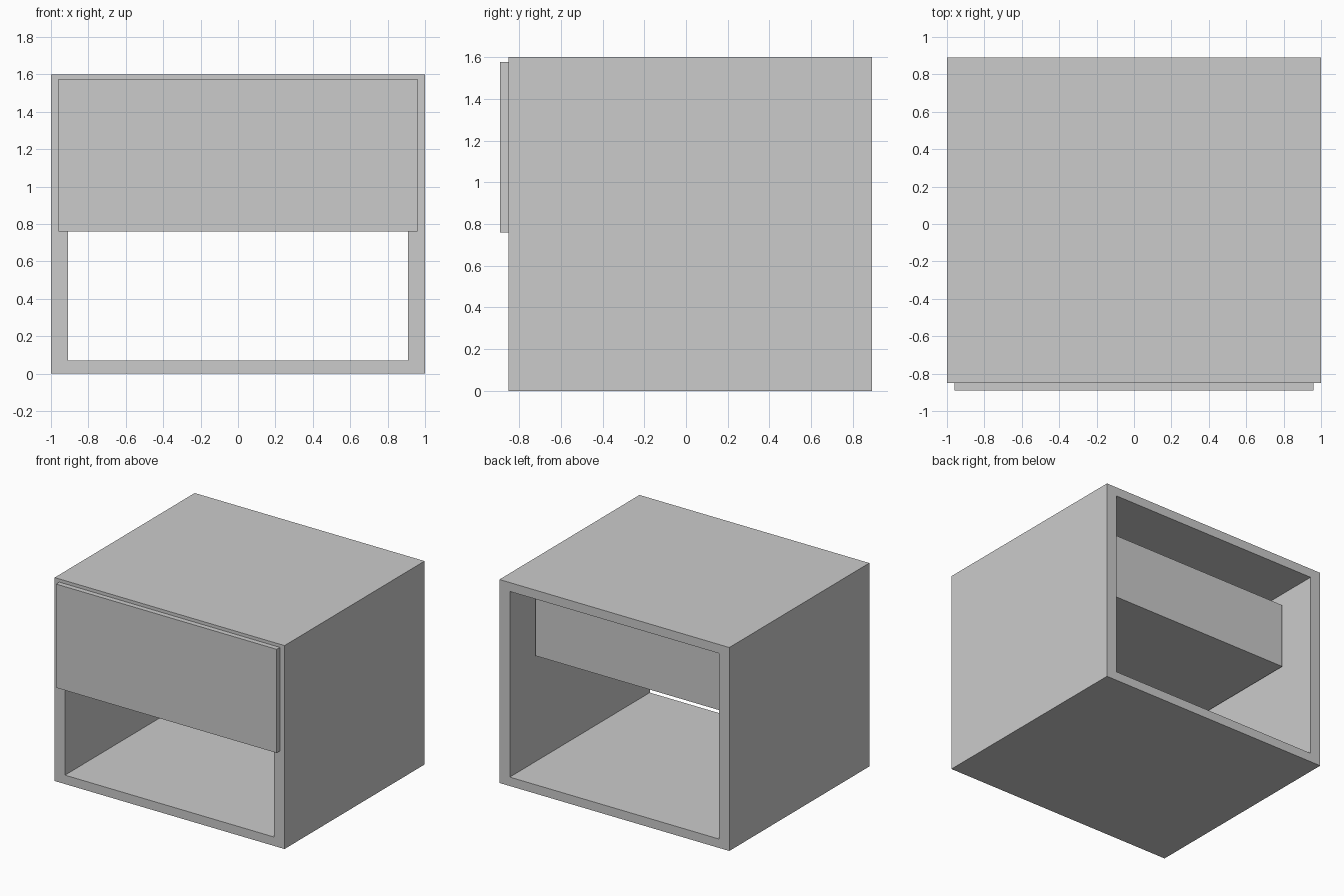
import bpy

if "Cube" in bpy.data.objects:
    bpy.data.objects.remove(bpy.data.objects["Cube"])


def box(name, x, y, z):
    """Box from (min, max) ranges on each axis."""
    bpy.ops.mesh.primitive_cube_add(
        size=1, location=[(r[0] + r[1]) / 2 for r in (x, y, z)])
    ob = bpy.context.object
    ob.name = name
    ob.scale = [r[1] - r[0] for r in (x, y, z)]
    bpy.ops.object.transform_apply(location=False, rotation=False, scale=True)
    return ob


def tube(name, outer, inner, y):
    """Rectangular frame profile (x/z half sizes) extruded along y."""
    def ring(p, yy):
        hx, z0, z1 = p
        return [(-hx, yy, z0), (hx, yy, z0), (hx, yy, z1), (-hx, yy, z1)]
    verts = ring(outer, y[0]) + ring(inner, y[0]) + ring(outer, y[1]) + ring(inner, y[1])
    faces = []
    for i in range(4):
        j = (i + 1) % 4
        faces += [(i, j, 4 + j, 4 + i), (8 + j, 8 + i, 12 + i, 12 + j),
                  (j, i, 8 + i, 8 + j), (4 + i, 4 + j, 12 + j, 12 + i)]
    me = bpy.data.meshes.new(name)
    me.from_pydata(verts, [], faces)
    ob = bpy.data.objects.new(name, me)
    bpy.context.collection.objects.link(ob)
    return ob


# Cabinet shell, open at front and back
tube("cabinet_shell", (1.0, 0.0, 1.6), (0.91, 0.07, 1.53), (-0.85, 0.89))

# Drawer front overlapping the opening
box("drawer_front", (-0.96, 0.96), (-0.89, -0.85), (0.76, 1.575))

# Open-topped drawer tray behind the front
HX, Y0, Y1, Z0, Z1, T = 0.893, -0.85, 0.593, 0.915, 1.423, 0.04
box("drawer_bottom", (-HX, HX), (Y0, Y1), (Z0, Z0 + T))
for side, s in (("left", -1), ("right", 1)):
    box("drawer_side_" + side, sorted((s * HX, s * (HX - T))), (Y0, Y1), (Z0 + T, Z1))
box("drawer_back", (-HX + T, HX - T), (Y1 - T, Y1), (Z0 + T, Z1))

# Flip tube normals outward if needed
for ob in bpy.data.objects:
    bpy.context.view_layer.objects.active = ob
    bpy.ops.object.select_all(action='DESELECT')
    ob.select_set(True)
    bpy.ops.object.mode_set(mode='EDIT')
    bpy.ops.mesh.select_all(action='SELECT')
    bpy.ops.mesh.normals_make_consistent(inside=False)
    bpy.ops.object.mode_set(mode='OBJECT')
